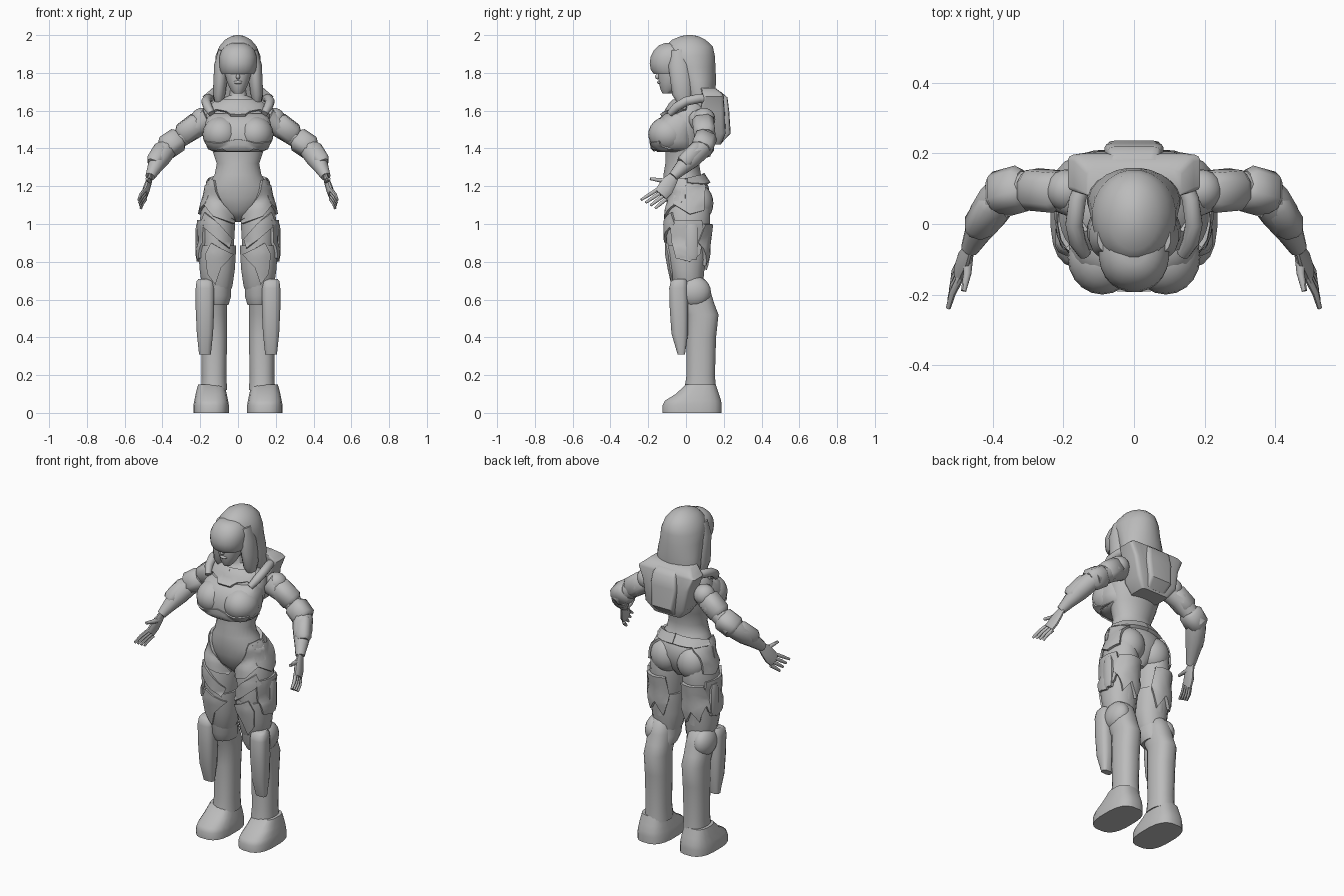
import bpy
import bmesh
from math import cos, sin, pi, radians, copysign
from mathutils import Vector, Matrix
from mathutils.bvhtree import BVHTree

default_cube = bpy.data.objects.get("Cube")
if default_cube:
    bpy.data.objects.remove(default_cube)

grey = bpy.data.materials.new("plain grey")
grey.use_nodes = True
grey.diffuse_color = (.5, .5, .5, 1)
grey.node_tree.nodes["Principled BSDF"].inputs["Base Color"].default_value = grey.diffuse_color

surfaces = {}


def finish(name, bm, mirror):
    """Turn a bmesh into a shaded object, optionally mirrored across x."""
    bmesh.ops.recalc_face_normals(bm, faces=bm.faces[:])
    surfaces[name] = BVHTree.FromBMesh(bm)
    mesh = bpy.data.meshes.new(name)
    bm.to_mesh(mesh)
    bm.free()
    mesh.materials.append(grey)
    mesh.shade_smooth()
    mesh.set_sharp_from_angle(angle=radians(45))
    obj = bpy.data.objects.new(name, mesh)
    bpy.context.scene.collection.objects.link(obj)
    if mirror:
        obj.modifiers.new("mirror", 'MIRROR')


def skin(name, frames, sides, power, mirror):
    """Join rounded cross-sections given as (centre, u axis, v axis)."""
    bm = bmesh.new()
    rings = []
    for centre, u, v in frames:
        ring = []
        for i in range(sides):
            angle = 2 * pi * (i + .5) / sides
            c, s = cos(angle), sin(angle)
            c = copysign(abs(c) ** (2 / power), c)
            s = copysign(abs(s) ** (2 / power), s)
            ring.append(bm.verts.new(centre + u * c + v * s))
        rings.append(ring)
    for low, high in zip(rings, rings[1:]):
        for i in range(sides):
            j = (i + 1) % sides
            bm.faces.new((low[i], low[j], high[j], high[i]))
    bm.faces.new(rings[0])
    bm.faces.new(rings[-1])
    finish(name, bm, mirror)


def stack(name, x, sections, sides=20, power=2):
    """Level sections: height, centre y, half width, half depth; off-centre parts are mirrored."""
    frames = [(Vector((x, y, z)), Vector((width, 0, 0)), Vector((0, depth, 0)))
              for z, y, width, depth in sections]
    skin(name, frames, sides, power, mirror=x != 0)


def limb(name, points, radii, flat=1, sides=12, power=2):
    """Sections square to a path; flat scales the sideways radius."""
    points = [Vector(p) for p in points]
    frames = []
    for i, p in enumerate(points):
        tangent = (points[min(i + 1, len(points) - 1)] - points[max(i - 1, 0)]).normalized()
        u = Vector((1, 0, 0))
        u = (u - tangent * u.dot(tangent)).normalized()
        frames.append((p, u * radii[i] * flat, tangent.cross(u) * radii[i]))
    skin(name, frames, sides, power, mirror=True)


def guard(name, start, end, radius, flat=1):
    """Boxy armour block with chamfered ends."""
    start, end = Vector(start), Vector(end)
    points = [start.lerp(end, t) for t in (0, .15, .85, 1)]
    limb(name, points, [radius * .75, radius, radius, radius * .75], flat, sides=8, power=3)


def ball(name, centre, radii, mirror=True):
    bm = bmesh.new()
    shape = Matrix.Translation(centre) @ Matrix.Diagonal((*radii, 1))
    bmesh.ops.create_uvsphere(bm, u_segments=20, v_segments=12, radius=1, matrix=shape)
    finish(name, bm, mirror)


def plate(name, side, targets, outline, thick=.014):
    """Drape a flat outline over the target surfaces and thicken it."""
    ray = {"front": Vector((0, 1, 0)), "back": Vector((0, -1, 0)), "outer": Vector((-1, 0, 0))}[side]
    bm = bmesh.new()
    if side == "outer":
        verts = [bm.verts.new((1, a, z)) for a, z in outline]
    else:
        verts = [bm.verts.new((a, -ray.y, z)) for a, z in outline]
    face = bm.faces.new(verts)
    face.normal_update()
    if face.normal.dot(ray) > 0:
        face.normal_flip()
    bmesh.ops.triangulate(bm, faces=[face])
    bmesh.ops.subdivide_edges(bm, edges=bm.edges[:], cuts=3, use_grid_fill=True)
    for v in bm.verts:
        hits = [surfaces[t].ray_cast(v.co, ray) for t in targets]
        hits = [hit for hit in hits if hit[0]]
        if not hits:
            hits = [surfaces[t].find_nearest(v.co + ray) for t in targets]
        v.co = min(hits, key=lambda hit: hit[-1])[0]
    bm.normal_update()
    lift = {v: v.normal.copy() for v in bm.verts}
    base = list(lift)
    for v in base:
        v.co -= lift[v] * .006
    made = bmesh.ops.extrude_face_region(bm, geom=bm.faces[:], use_keep_orig=True)
    for v in [item for item in made["geom"] if isinstance(item, bmesh.types.BMVert)]:
        source = min(base, key=lambda b: (b.co - v.co).length_squared)
        v.co += lift[source] * (thick + .006)
    finish(name, bm, mirror=True)


# Torso, chest and hips
stack("torso", 0, [
    (1.01, .02, .03, .05), (1.07, .01, .12, .1), (1.14, .01, .175, .12), (1.2, 0, .165, .12),
    (1.26, -.02, .125, .1), (1.32, -.02, .113, .09), (1.4, -.01, .14, .1), (1.5, 0, .165, .12),
    (1.58, .01, .17, .12), (1.63, .02, .14, .1), (1.66, .02, .09, .07), (1.68, .01, .05, .05),
    (1.74, 0, .045, .045)], sides=28)
stack("chest_armour", 0, [
    (1.38, -.05, .12, .1), (1.4, -.06, .155, .12), (1.44, -.065, .176, .12),
    (1.5, -.06, .18, .12), (1.55, -.04, .17, .115), (1.585, -.01, .15, .1)], sides=28, power=2.6)
ball("breast", (.09, -.095, 1.475), (.098, .105, .095))
chest = ["torso", "chest_armour", "breast"]
plate("collar_plate", "front", chest, [
    (0, 1.57), (.04, 1.57), (.06, 1.59), (.11, 1.6), (.14, 1.58), (.16, 1.61), (.1, 1.65), (0, 1.65)])
plate("rib_rim", "front", chest, [
    (0, 1.39), (.06, 1.39), (.08, 1.4), (.15, 1.39), (.17, 1.44), (.1, 1.43), (0, 1.45)], thick=.008)
ball("buttock", (.087, .065, 1.11), (.09, .08, .1))

# Legs
stack("thigh", .11, [
    (1.16, .02, .06, .09), (1.08, .015, .085, .115), (1, .01, .096, .118), (.9, .005, .09, .11),
    (.8, .005, .08, .1), (.7, .01, .075, .08), (.62, .02, .075, .085), (.57, .04, .06, .08)])
stack("thigh_cuff", .11, [
    (.885, .005, .1, .108), (.84, .005, .1, .108), (.76, .005, .095, .093),
    (.67, .012, .082, .08), (.645, .015, .07, .07)], sides=16, power=2.2)
stack("boot_shaft", .127, [
    (.715, .045, .045, .045), (.69, .045, .06, .07), (.64, .047, .069, .085), (.58, .06, .07, .09),
    (.52, .085, .07, .088), (.4, .08, .07, .08), (.2, .078, .066, .076), (.12, .075, .07, .085)],
    power=2.3)
stack("foot", .142, [
    (0, .032, .095, .158), (.04, .032, .095, .158), (.065, .037, .09, .15),
    (.1, .06, .083, .115), (.15, .078, .07, .08)], power=2.8)
stack("shin_guard", .175, [
    (.31, -.025, .032, .02), (.42, -.033, .044, .045), (.55, -.037, .05, .05),
    (.66, -.04, .05, .05), (.695, -.037, .046, .045), (.71, -.03, .035, .03)], sides=12, power=3)
ball("knee_cap", (.16, .045, .64), (.058, .087, .083))

# Hip and thigh armour
lower = ["torso", "thigh", "buttock"]
thigh = ["thigh", "thigh_cuff"]
plate("hip_guard", "front", lower, [
    (.12, 1.23), (.15, 1.24), (.175, 1.2), (.18, 1.11), (.13, 1.04), (.03, 1), (.02, 1.03),
    (.08, 1.1), (.11, 1.17)])
plate("hip_side", "outer", lower, [
    (-.06, 1.22), (.06, 1.24), (.1, 1.19), (.09, 1.07), (.02, 1.05), (-.06, 1.1)])
plate("back_belt", "back", lower, [(0, 1.21), (.16, 1.2), (.15, 1.24), (0, 1.26)], thick=.02)
plate("thigh_strap", "front", thigh, [
    (.17, 1.06), (.19, 1), (.11, .92), (.05, .87), (.04, .92), (.1, 1)])
plate("thigh_front", "front", thigh, [
    (.03, .84), (.09, .87), (.14, .9), (.17, .84), (.16, .74), (.12, .68), (.09, .77)], thick=.01)
plate("thigh_side", "outer", thigh, [
    (-.08, 1.02), (.08, 1.02), (.09, .95), (.07, .84), (.02, .8), (-.05, .82), (-.07, .9)])
plate("thigh_back", "back", thigh, [
    (.06, 1), (.18, 1), (.19, .9), (.16, .78), (.12, .84), (.08, .76), (.05, .85)], thick=.018)
guard("thigh_pod", (.205, .03, .81), (.205, .03, 1), radius=.035, flat=.6)

# Shoulders and arms
ball("shoulder_ball", (.19, .095, 1.555), (.06, .06, .06))
limb("upper_arm", [(.15, .07, 1.56), (.24, .1, 1.5), (.32, .1, 1.445), (.38, .1, 1.4)],
     radii=[.06, .055, .05, .05])
guard("upper_arm_guard", (.2, .09, 1.545), (.305, .1, 1.465), radius=.06)
guard("upper_arm_panel", (.235, .085, 1.55), (.315, .09, 1.495), radius=.035, flat=.5)
guard("elbow_guard", (.305, .105, 1.455), (.395, .08, 1.395), radius=.062)
limb("forearm", [(.36, .1, 1.415), (.385, .07, 1.39), (.415, .025, 1.345), (.445, -.03, 1.29),
                 (.465, -.07, 1.25)], radii=[.05, .057, .054, .037, .026])
guard("forearm_guard", (.395, .07, 1.41), (.45, -.02, 1.32), radius=.042)

# Hands, with the fingers fanned out by rule
limb("palm", [(.463, -.06, 1.255), (.472, -.085, 1.225), (.485, -.11, 1.185), (.495, -.135, 1.155)],
     radii=[.026, .038, .044, .04], flat=.42)
for i, finger in enumerate(("index", "middle", "ring", "little")):
    knuckle = Vector((.492, -.152 + i * .015, 1.182 - i * .017))
    tip = Vector((.526 - i * .004, -.238 + i * .025, 1.128 - i * .015))
    bend = knuckle.lerp(tip, .5) + Vector((.005, 0, 0))
    limb(finger + "_finger", [knuckle, bend, tip], radii=[.011, .01, .007], sides=8)
limb("thumb", [(.47, -.09, 1.225), (.472, -.14, 1.232), (.483, -.19, 1.24)],
     radii=[.016, .012, .008], sides=8)

# Backpack and shoulder straps
stack("backpack", 0, [
    (1.42, .13, .09, .055), (1.48, .14, .135, .07), (1.6, .14, .155, .065),
    (1.675, .145, .188, .055), (1.69, .14, .17, .055), (1.72, .115, .135, .04)], power=9)
stack("backpack_panel", 0, [
    (1.43, .16, .06, .03), (1.48, .195, .075, .042), (1.6, .187, .085, .042),
    (1.67, .18, .075, .04), (1.7, .155, .065, .03)], sides=12, power=8)
limb("shoulder_strap", [(.14, .13, 1.66), (.16, .07, 1.665), (.17, 0, 1.65), (.16, -.05, 1.62),
                        (.14, -.085, 1.585)], radii=[.02, .025, .025, .024, .018])

# Head, visor and hood
stack("face", 0, [
    (1.69, -.1, .022, .024), (1.71, -.09, .04, .045), (1.75, -.075, .058, .07),
    (1.8, -.065, .072, .083), (1.88, -.05, .08, .085), (1.94, -.03, .06, .07)])
ball("lips", (0, -.137, 1.75), (.023, .016, .01), mirror=False)
ball("nose", (0, -.15, 1.78), (.011, .014, .014), mirror=False)
stack("visor", 0, [
    (1.793, -.08, .085, .09), (1.815, -.08, .096, .107), (1.85, -.08, .1, .113),
    (1.885, -.08, .1, .108), (1.92, -.075, .088, .096), (1.945, -.07, .066, .075),
    (1.957, -.07, .035, .045)], sides=24, power=2.2)
stack("hood", 0, [
    (1.62, .08, .12, .07), (1.68, .07, .134, .085), (1.76, .06, .13, .1), (1.83, .035, .123, .122),
    (1.89, .02, .12, .134), (1.94, .015, .1, .128), (1.975, .015, .07, .09), (1.995, .018, .034, .045),
    (2, .018, .01, .015)], sides=24)
limb("hood_edge", [(.08, -.04, 1.92), (.09, -.035, 1.84), (.094, -.025, 1.76), (.1, -.02, 1.69),
                   (.1, -.01, 1.645)], radii=[.04, .06, .06, .055, .035], flat=.62)
